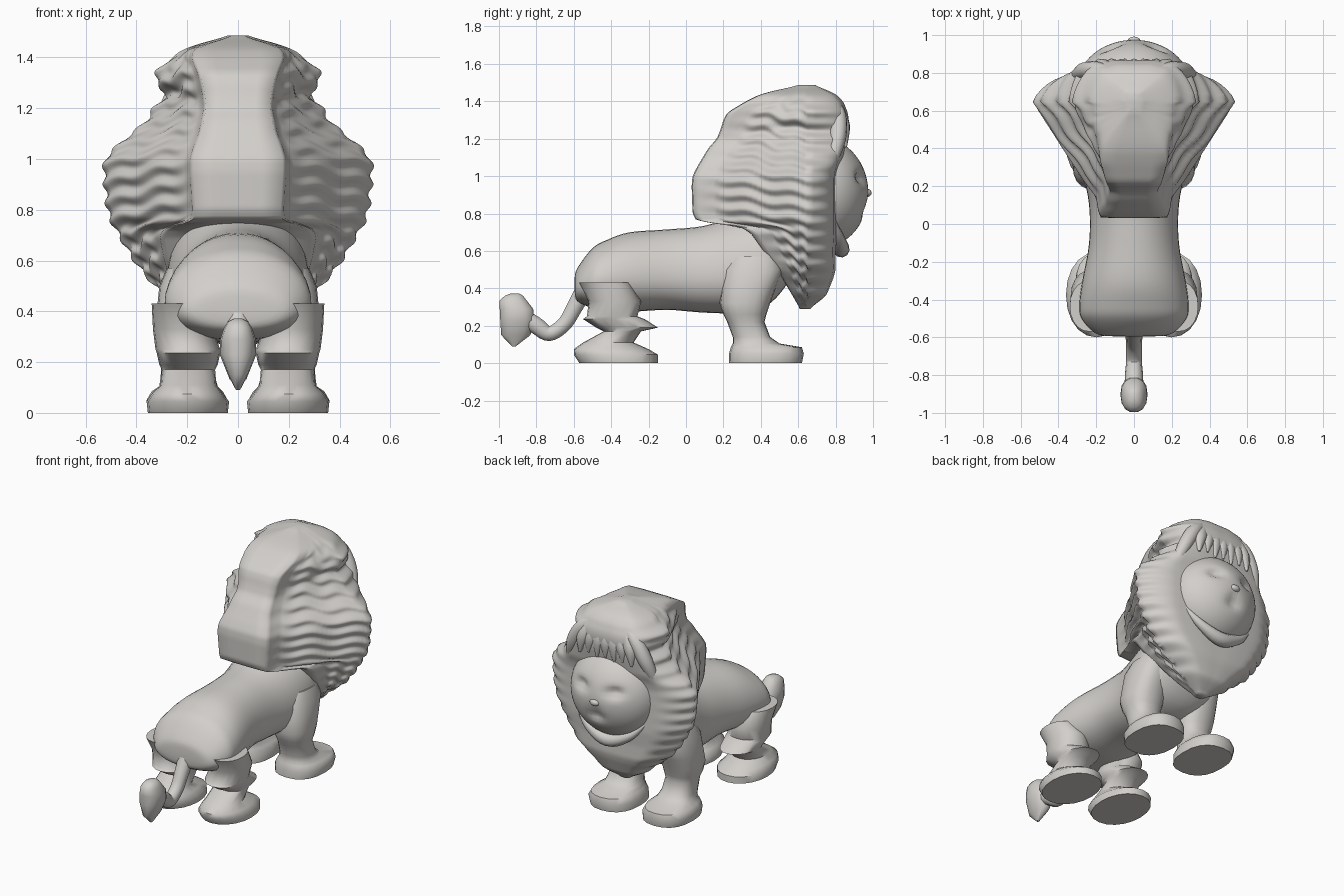
import bpy, bmesh, math

if "Cube" in bpy.data.objects:
    bpy.data.objects.remove(bpy.data.objects["Cube"])

fur = bpy.data.materials.new("pale grey")
fur.diffuse_color = (0.65, 0.63, 0.6, 1)
fur.use_nodes = True
fur.node_tree.nodes["Principled BSDF"].inputs["Base Color"].default_value = fur.diffuse_color


def make(name, verts, faces, angle=45):
    me = bpy.data.meshes.new(name)
    me.from_pydata(verts, [], faces)
    bm = bmesh.new()
    bm.from_mesh(me)
    bmesh.ops.recalc_face_normals(bm, faces=bm.faces)
    bm.to_mesh(me)
    bm.free()
    me.materials.append(fur)
    ob = bpy.data.objects.new(name, me)
    bpy.context.collection.objects.link(ob)
    bpy.context.view_layer.objects.active = ob
    ob.select_set(True)
    bpy.ops.object.shade_smooth_by_angle(angle=math.radians(angle))
    ob.select_set(False)
    return ob


def loft(name, rings, angle=45):
    """Skin a list of equal rings and cap both ends."""
    n = len(rings[0])
    verts = [p for r in rings for p in r]
    faces = [(i * n + j, i * n + (j + 1) % n, (i + 1) * n + (j + 1) % n, (i + 1) * n + j)
             for i in range(len(rings) - 1) for j in range(n)]
    faces += [tuple(range(n)), tuple(range(len(verts) - n, len(verts)))]
    return make(name, verts, faces, angle)


def oval(n, p=2.0):
    out = []
    for i in range(n):
        a = 2 * math.pi * i / n
        c, s = math.cos(a), math.sin(a)
        out.append((math.copysign(abs(c) ** (2 / p), c), math.copysign(abs(s) ** (2 / p), s)))
    return out


def sample(table, t):
    """Linear lookup in rows whose first entry is the key."""
    for a, b in zip(table, table[1:]):
        if t <= b[0]:
            f = (t - a[0]) / (b[0] - a[0])
            return [u + (v - u) * f for u, v in zip(a[1:], b[1:])]
    return list(table[-1][1:])


def smooth_rows(rows, steps=4):
    """Catmull-Rom through the rows."""
    out = []
    for i in range(len(rows) - 1):
        p = [rows[max(0, min(len(rows) - 1, i + k))] for k in (-1, 0, 1, 2)]
        for s in range(steps):
            t = s / steps
            out.append([0.5 * (2 * b + (c - a) * t + (2 * a - 5 * b + 4 * c - d) * t * t
                               + (3 * b - a - 3 * c + d) * t ** 3) for a, b, c, d in zip(*p)])
    return out + [list(rows[-1])]


# body: y, bottom z, top z, half width
body = [(-.595, .38, .46, .10), (-.58, .33, .51, .20), (-.5, .295, .615, .275), (-.42, .285, .66, .285),
        (-.3, .275, .70, .27), (-.1, .285, .715, .235), (.1, .27, .735, .235),
        (.3, .27, .80, .27), (.45, .32, .85, .27), (.56, .45, .85, .2), (.62, .55, .8, .1)]
rings = []
for y, lo, hi, w in smooth_rows(body):
    rings.append([(w * c * (1 - .13 * s), y, (lo + hi) / 2 + (hi - lo) / 2 * s) for c, s in oval(32, 2.2)])
loft("body", rings)

# legs: z, back y, front y, inner x, outer x
hind = [(0, -.57, -.15, .04, .355), (.045, -.6, -.15, .035, .36), (.075, -.6, -.2, .06, .34),
        (.11, -.55, -.28, .085, .305), (.17, -.44, -.24, .09, .30), (.19, -.48, -.15, .08, .31),
        (.235, -.55, -.22, .07, .32), (.25, -.53, -.26, .07, .325), (.33, -.52, -.24, .1, .335),
        (.43, -.57, -.3, .13, .34)]
fore = [(0, .23, .62, .04, .35), (.05, .23, .63, .04, .36), (.085, .24, .62, .06, .34),
        (.105, .25, .50, .08, .31), (.14, .25, .45, .09, .305), (.22, .22, .42, .1, .3), (.26, .20, .43, .09, .315),
        (.32, .18, .45, .08, .325), (.4, .19, .48, .08, .32), (.5, .2, .52, .08, .31), (.57, .24, .5, .1, .28)]
for part, rows, pw in (("hind_leg", hind, 2.1), ("front_leg", fore, 2.4)):
    for side, sgn in (("left", -1), ("right", 1)):
        loft(f"{part}_{side}", [[(sgn * ((c0 + c1) / 2 + (c1 - c0) / 2 * c), (a + b) / 2 + (b - a) / 2 * s, z)
                                 for c, s in oval(20, pw)] for z, a, b, c0, c1 in rows], 50)

# mane: z, back y, back half width, max half width, front y, front half width
mane = [(.29, .61, .015, .03, .66, .015), (.36, .57, .13, .16, .75, .07), (.46, .51, .22, .27, .79, .14),
        (.5, .49, .26, .33, .80, .18), (.6, .41, .29, .41, .80, .24), (.7, .34, .31, .47, .81, .28),
        (.735, .27, .28, .49, .81, .29), (.755, .06, .185, .5, .81, .29), (.8, .035, .18, .515, .81, .29),
        (.95, .03, .19, .53, .81, .29), (1.0, .035, .19, .525, .81, .29), (1.05, .06, .175, .48, .82, .29),
        (1.1, .09, .155, .42, .84, .28), (1.15, .12, .145, .36, .85, .26), (1.2, .165, .135, .335, .86, .24),
        (1.25, .185, .14, .28, .865, .2), (1.3, .2, .15, .32, .87, .18), (1.34, .22, .16, .33, .865, .17),
        (1.4, .32, .185, .26, .84, .14), (1.44, .4, .17, .2, .8, .12), (1.47, .53, .07, .1, .73, .06),
        (1.487, .62, .01, .02, .68, .01)]
rings = []
STEPS = 150
for i in range(STEPS + 1):
    z = .29 + (1.487 - .29) * i / STEPS
    # average of nearby rows softens the outline
    yb, wb, wm, yf, wf = [sum(v) / 3 for v in zip(*(sample(mane, min(1.487, max(.29, z + d)))
                                                   for d in (-.012, 0, .012)))]
    ym = min(.65, yf - .06) if yf > .7 else (yb + yf) / 2
    k = min(1, (ym - yb) / .3)
    half = [(wb * .5, yb), (wb * .93, yb + .005 * k), (wb, yb + .04 * k)]
    x0, y0 = wb + .01 * k, yb + .11 * k
    edge = min(1, max(0, (z - .29) / .15), max(0, (1.487 - z) / .15))

    def wave(f):
        return .010 * edge * math.sin(2 * math.pi * (z + .09 * f + .012 * math.sin(f * 13)) / .075)

    for j in range(21):                      # rippled flank
        f = j / 20
        r = wave(f) * min(1, .2 + f * 4)
        half.append((x0 + (wm - x0) * f + r * .85, y0 + (ym - y0) * f - r * .5))
    for j in range(1, 7):                    # rounded cheek turning to the front
        f = j / 7
        q = f * math.pi / 2
        r = wave(1) * (1 - f)
        e = .55 * (1 - math.cos(q)) + .45 * f
        half.append((wm + (wf - wm) * e + r, ym + (yf - .015 * k - ym) * math.sin(q)))
    half += [(wf, yf - .015 * k), (wf * .6, yf), (wf * .2, yf)]
    rings.append([(x, y, z) for x, y in half] + [(-x, y, z) for x, y in reversed(half)])
loft("mane", rings, 75)

# face: squashed ball with eye and mouth dents
dents = [(-.12, .99, .05, .04), (.12, .99, .05, .04), (0, .815, .05, .03), (0, .865, .03, .015)]
rings = []
for i in range(1, 40):
    t = math.pi * i / 40
    ring = []
    for c, s in oval(64):
        x, y, z = .305 * math.sin(t) * c, .72 + .255 * math.sin(t) * s, .91 - .295 * math.cos(t)
        if y > .72:
            y -= sum(d * math.exp(-((x - dx) / r) ** 2 - ((z - dz) / (r * .6)) ** 2) for dx, dz, r, d in dents)
        ring.append((x, y, z))
    rings.append(ring)
loft("face", rings, 60)


def ball(name, loc, size):
    bpy.ops.mesh.primitive_uv_sphere_add(segments=16, ring_count=10, radius=1, location=loc)
    ob = bpy.context.object
    ob.name, ob.scale = name, size
    ob.data.materials.append(fur)
    bpy.ops.object.shade_smooth()
    ob.select_set(False)


def tube(name, pts, sides=12):
    """Tube from rows of x, y, z, radius."""
    cu = bpy.data.curves.new(name, 'CURVE')
    cu.dimensions, cu.bevel_depth, cu.bevel_resolution, cu.use_fill_caps = '3D', 1, sides // 4, True
    sp = cu.splines.new('POLY')
    rows = smooth_rows(pts, 5)
    sp.points.add(len(rows) - 1)
    for p, (x, y, z, r) in zip(sp.points, rows):
        p.co, p.radius = (x, y, z, 1), r
    sp.use_smooth = True
    cu.materials.append(fur)
    ob = bpy.data.objects.new(name, cu)
    bpy.context.collection.objects.link(ob)


ball("nose", (0, .967, .91), (.035, .025, .022))

# locks framing the forehead
for sgn in (-1, 1):
    tube("side_lock", [(sgn * .12, .80, 1.38, .03), (sgn * .2, .815, 1.31, .045),
                       (sgn * .265, .81, 1.2, .045), (sgn * .31, .78, 1.08, .03), (sgn * .34, .75, .98, .01)])

# chin beard: crescent under the face
tube("beard", [(-.25, .79, .76, .01), (-.15, .82, .665, .03), (0, .83, .61, .045),
               (.15, .82, .665, .03), (.25, .79, .76, .01)])

# fringe: overlapping locks over the forehead
for i in range(-3, 4):
    x = i * .058
    tube("fringe", [(x * .7, .80, 1.37, .04), (x, .83, 1.26, .048),
                    (x * 1.1, .855, 1.17 - .015 * (i % 2), .006)], 8)

# tail and tuft
tube("tail", [(0, -.55, .38, .05), (0, -.595, .30, .045), (0, -.65, .21, .042), (0, -.73, .158, .042),
              (0, -.8, .2, .048), (0, -.88, .25, .05)])
tuft = [(.09, -.93, -.91, .008), (.15, -.99, -.83, .04), (.23, -.995, -.81, .072),
        (.29, -.998, -.815, .07), (.335, -.998, -.85, .055), (.36, -.97, -.87, .04), (.372, -.94, -.89, .015)]
loft("tail_tuft", [[(w * c, (a + b) / 2 + (b - a) / 2 * s, z) for c, s in oval(14, 2.3)]
                   for z, a, b, w in tuft], 50)
